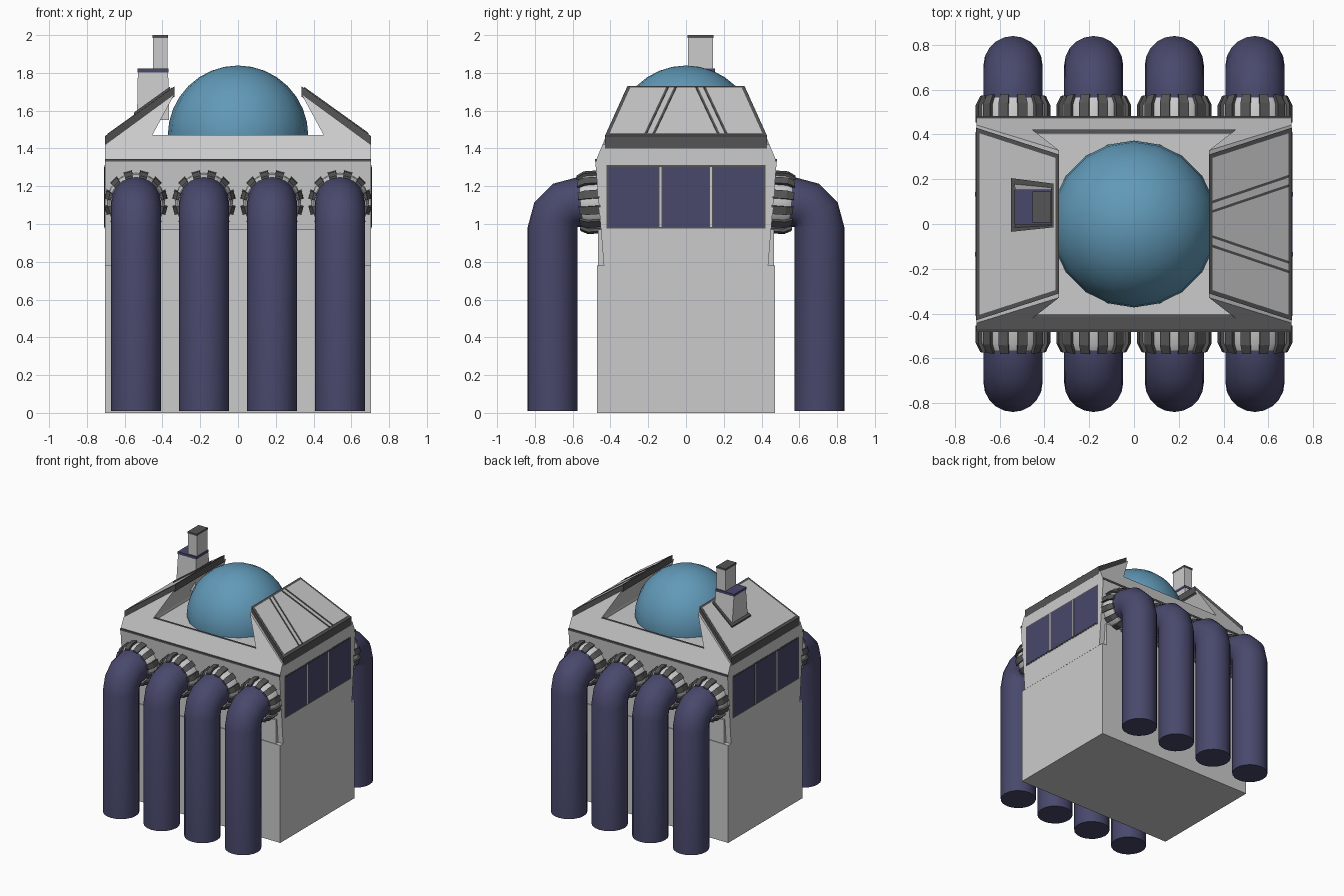
import bpy, bmesh
from math import sin, cos, pi, radians
from mathutils import Vector, Matrix

if "Cube" in bpy.data.objects:
    bpy.data.objects.remove(bpy.data.objects["Cube"])


def mat(name, c):
    m = bpy.data.materials.new(name)
    m.diffuse_color = (*c, 1)
    m.use_nodes = True
    m.node_tree.nodes["Principled BSDF"].inputs["Base Color"].default_value = m.diffuse_color
    return m


NAVY = mat("navy", (0.065, 0.065, 0.15))
TEAL = mat("teal", (0.12, 0.32, 0.48))
DARK = mat("dark_trim", (0.09, 0.09, 0.09))


def finish(name, bm, m=None, smooth=None):
    bmesh.ops.recalc_face_normals(bm, faces=bm.faces)
    me = bpy.data.meshes.new(name)
    bm.to_mesh(me)
    bm.free()
    ob = bpy.data.objects.new(name, me)
    bpy.context.collection.objects.link(ob)
    if m:
        me.materials.append(m)
    if smooth:
        bpy.ops.object.select_all(action='DESELECT')
        ob.select_set(True)
        bpy.context.view_layer.objects.active = ob
        bpy.ops.object.shade_smooth_by_angle(angle=radians(smooth))
    return ob


def add_loft(bm, rings):
    vs = [[bm.verts.new(p) for p in r] for r in rings]
    n = len(vs[0])
    for a, b in zip(vs, vs[1:]):
        for i in range(n):
            j = (i + 1) % n
            bm.faces.new((a[i], a[j], b[j], b[i]))
    bm.faces.new(vs[0])
    bm.faces.new(vs[-1])


def loft(name, rings, m=None, smooth=None):
    bm = bmesh.new()
    add_loft(bm, rings)
    return finish(name, bm, m, smooth)


def rect(x0, x1, y0, y1, z):
    return [(x0, y0, z), (x1, y0, z), (x1, y1, z), (x0, y1, z)]


def box(name, x0, x1, y0, y1, z0, z1, m=None):
    return loft(name, [rect(x0, x1, y0, y1, z0), rect(x0, x1, y0, y1, z1)], m)


def slope_y(z):            # front/back roof slope
    return 0.48 - 0.42 * (z - 1.33)


def roof_z(x):             # top of the side roof panels
    return 1.465 + 0.265 * (0.705 - abs(x)) / 0.37


# Body: base, core and flared upper storey
box("base", -0.703, 0.703, -0.47, 0.47, 0, 0.78)
box("core", -0.66, 0.66, -0.465, 0.465, 0.78, 0.97)
loft("upper_storey", [rect(-0.704, 0.704, -y, y, z)
                      for y, z in ((0.435, 0.78), (0.48, 1.33), (slope_y(1.35), 1.35))])
box("dome_floor", -0.5, 0.5, -0.41, 0.41, 1.34, 1.445)

# Dome
bm = bmesh.new()
bmesh.ops.create_uvsphere(bm, u_segments=20, v_segments=16, radius=0.372,
                          matrix=Matrix.Translation((0, 0, 1.467)))
bmesh.ops.bisect_plane(bm, geom=bm.verts[:] + bm.edges[:] + bm.faces[:],
                       plane_co=(0, 0, 1.43), plane_no=(0, 0, 1), clear_inner=True)
finish("dome", bm, TEAL, 40)

# Front and back rims with trim
for s, side in ((-1, "front"), (1, "back")):
    prof = [(slope_y(1.34), 1.34), (slope_y(1.47), 1.47), (0.405, 1.47), (0.405, 1.34)]
    loft(side + "_rim", [[(x, s * y, z) for y, z in prof] for x in (-0.5, 0.5)])
    a, b = sorted((s * 0.47, s * 0.483))
    box(side + "_band", -0.705, 0.705, a, b, 1.33, 1.345, DARK)
    a, b = sorted((s * 0.403, s * 0.42))
    box(side + "_inner_trim", -0.45, 0.45, a, b, 1.44, 1.472, DARK)

# Side gables, roof panels and windows
for s, side in ((-1, "left"), (1, "right")):
    prof = [(0.704, 1.34), (0.704, 1.42), (0.335, 1.69), (0.455, 1.468), (0.455, 1.34)]
    loft(side + "_gable", [[(s * x, k * slope_y(z), z) for x, z in prof] for k in (-1, 1)])

    def panel_y(x):
        return 0.31 + 0.12 * (abs(x) - 0.335) / 0.37
    prof = [(0.705, 1.40), (0.705, 1.465), (0.335, 1.73), (0.335, 1.675)]
    loft(side + "_roof_panel",
         [[(s * x, k * panel_y(x), z) for x, z in prof] for k in (-1, 1)], DARK)

    def on_roof(pts, h):
        return [(s * x, y, roof_z(x) + h) for x, y in pts]
    face = [(x, k * (panel_y(x) - 0.02)) for x, k in
            ((0.35, -1), (0.69, -1), (0.69, 1), (0.35, 1))]
    loft(side + "_roof_face", [on_roof(face, -0.01), on_roof(face, 0.003)])
    if s > 0:
        for k in (-1, 1):
            for y0, y1 in ((0.05, 0.165), (0.092, 0.207)):
                strip = [(0.35, k * y0), (0.69, k * y1),
                         (0.69, k * (y1 + 0.012)), (0.35, k * (y0 + 0.012))]
                loft("roof_rib", [on_roof(strip, -0.005), on_roof(strip, 0.007)], DARK)
    else:
        foot = [(0.36, -0.015), (0.55, -0.035), (0.55, 0.205), (0.36, 0.18)]
        loft("chimney_foot", [on_roof(foot, -0.02), on_roof(foot, 0.015)], DARK)

    def slab(name, d, y0, y1, z0, z1, m=None):
        a, b = sorted((s * 0.69, s * d))
        box(side + name, a, b, y0, y1, z0, z1, m)
    slab("_window_frame", 0.7055, -0.42, 0.42, 0.975, 1.312, DARK)
    slab("_window_glass", 0.7075, -0.41, 0.41, 0.985, 1.302, NAVY)
    for y in (-0.135, 0.132):
        slab("_mullion_edge", 0.709, y - 0.01, y + 0.01, 0.985, 1.302, DARK)
        slab("_mullion", 0.71, y - 0.006, y + 0.006, 0.985, 1.302)

# Stepped chimney
loft("chimney_lower", [rect(-0.535, -0.365, -0.02, 0.185, 1.55),
                       rect(-0.53, -0.37, 0.0, 0.15, 1.81)])
box("chimney_band", -0.533, -0.367, -0.003, 0.153, 1.803, 1.822, NAVY)
box("chimney_upper", -0.45, -0.372, 0.01, 0.143, 1.81, 1.99)
box("chimney_cap", -0.452, -0.37, 0.007, 0.146, 1.986, 2.0, DARK)

# Pipes with toothed collars
R, CZ, N = 0.132, 1.117, 20
path = [(0.45, CZ, 90), (0.57, CZ, 90)]
path += [(0.57 + 0.137 * cos(radians(t)), 0.98 + 0.137 * sin(radians(t)), t)
         for t in (60, 30, 0)] + [(0.707, 0.01, 0)]


def tooth_pt(r, a, y):
    return Vector((r * sin(a), y, r * cos(a)))


for s, side in ((-1, "front"), (1, "back")):
    for px in (-0.54, -0.18, 0.18, 0.54):
        rings = []
        for cy, cz, t in path:
            t = radians(t)
            rings.append([(px + R * cos(2 * pi * i / N),
                           s * (cy + R * sin(2 * pi * i / N) * cos(t)),
                           cz + R * sin(2 * pi * i / N) * sin(t)) for i in range(N)])
        loft(side + "_pipe", rings, NAVY, 40)
        # collar ring, tilted with the flared wall
        tilt = Matrix.Translation((px, 0.465, CZ)) @ Matrix.Rotation(radians(-4), 4, 'X')

        def place(p):
            q = tilt @ p
            return (q.x, s * q.y, q.z)
        loft(side + "_collar",
             [[place(tooth_pt(r, 2 * pi * i / 24, y)) for i in range(24)]
              for r, y in ((0.153, -0.02), (0.153, 0.06), (0.138, 0.092))], None, 30)
        bm = bmesh.new()
        for i in range(12):
            a = 2 * pi * (i + 0.5) / 12
            w = 0.135
            add_loft(bm, [[place(tooth_pt(r, a + d, y)) for r, y in
                           ((0.135, -0.01), (0.168, -0.01), (0.168, 0.065),
                            (0.148, 0.105), (0.135, 0.105))] for d in (-w, w)])
        finish(side + "_collar_teeth", bm, DARK)
